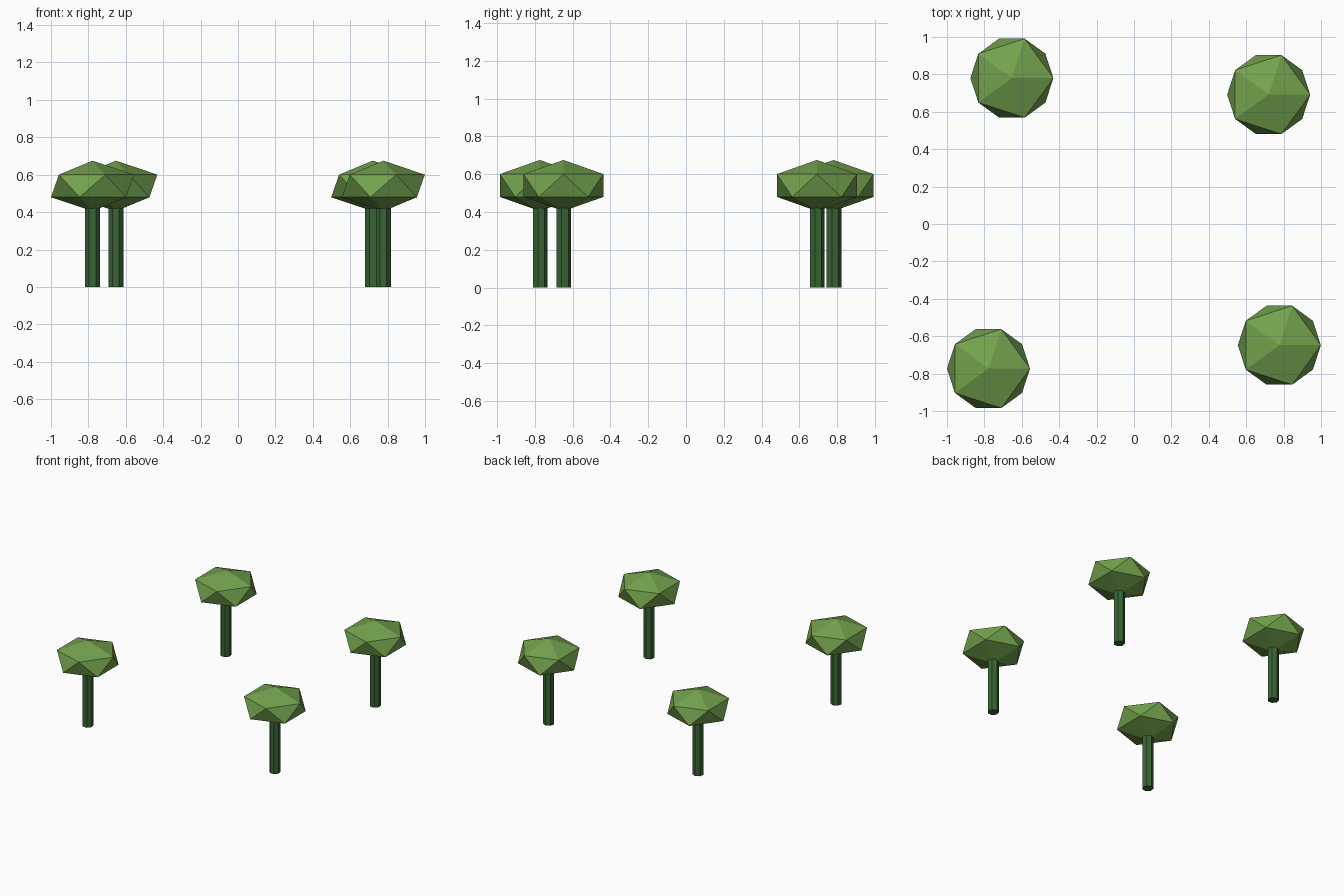
import bpy
from mathutils import Vector

cube = bpy.data.objects.get("Cube")
if cube:
    bpy.data.objects.remove(cube, do_unlink=True)


def make_material(name, rgb):
    mat = bpy.data.materials.new(name)
    mat.use_nodes = True
    color = (*rgb, 1.0)
    mat.diffuse_color = color
    bsdf = next(n for n in mat.node_tree.nodes if n.type == "BSDF_PRINCIPLED")
    bsdf.inputs["Base Color"].default_value = color
    return mat


leaf_green = make_material("leaf green", (0.17, 0.36, 0.075))
trunk_green = make_material("dark trunk green", (0.04, 0.13, 0.033))

CROWN_RADIUS = 0.248
CROWN_HALF_HEIGHT = 0.135
CROWN_Z = 0.54
TRUNK_RADIUS = 0.041
TRUNK_HEIGHT = 0.46


def make_tree(name, x, y):
    # Straight faceted trunk, ending inside the crown
    bpy.ops.mesh.primitive_cylinder_add(
        vertices=7, radius=TRUNK_RADIUS, depth=TRUNK_HEIGHT,
        location=(x, y, TRUNK_HEIGHT / 2))
    trunk = bpy.context.object
    trunk.name = name + "_trunk"
    trunk.data.materials.append(trunk_green)

    # Flattened twenty-sided crown
    bpy.ops.mesh.primitive_ico_sphere_add(
        subdivisions=1, radius=1, location=(x, y, CROWN_Z))
    crown = bpy.context.object
    crown.name = name + "_crown"
    size = Vector((CROWN_RADIUS, CROWN_RADIUS, CROWN_HALF_HEIGHT))
    for v in crown.data.vertices:
        v.co = v.co * size
    crown.data.materials.append(leaf_green)


# One tree near each corner
make_tree("front_right_tree", -0.778, -0.773)
make_tree("front_left_tree", 0.777, -0.648)
make_tree("back_right_tree", -0.653, 0.78)
make_tree("back_left_tree", 0.72, 0.692)
